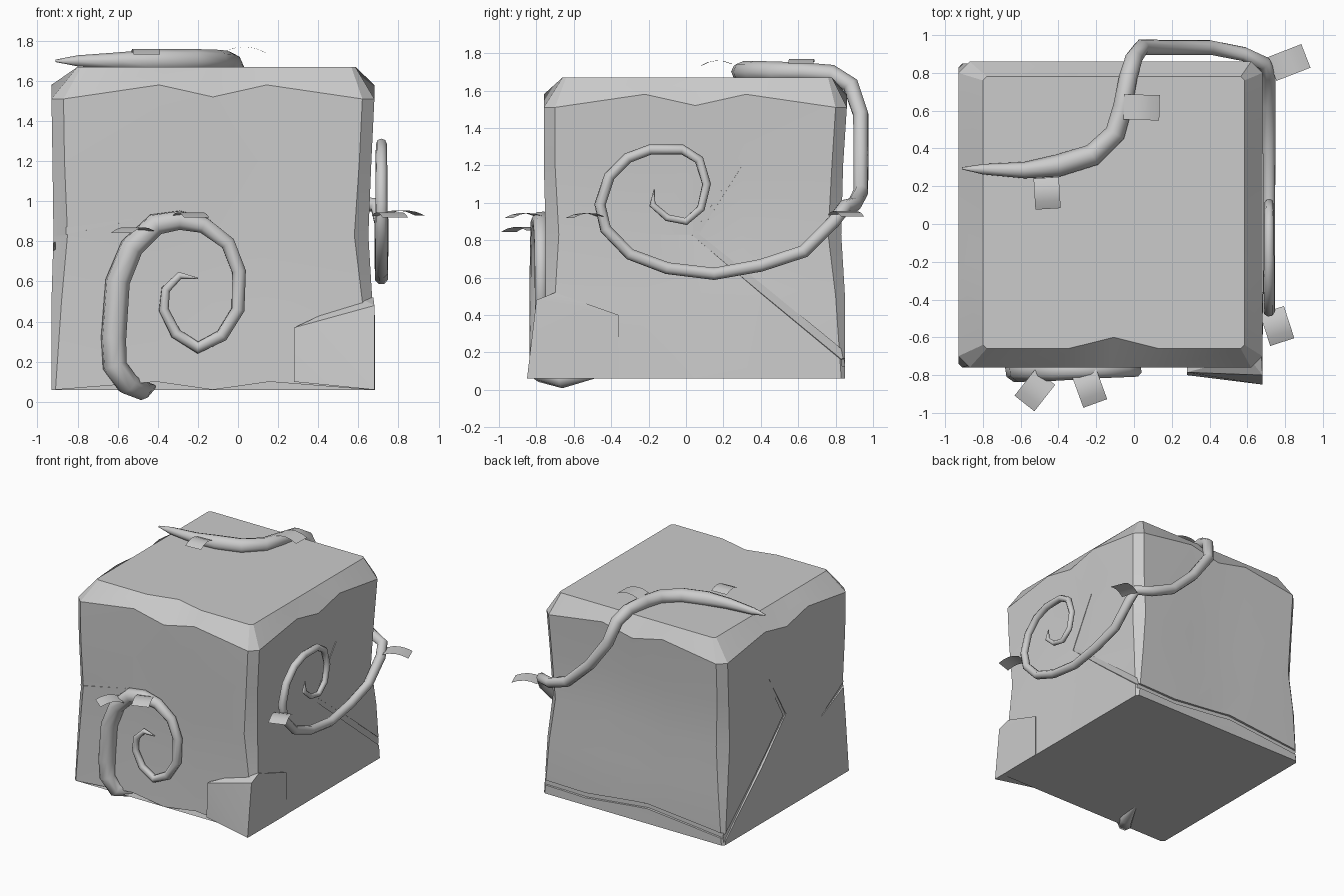
import bpy, bmesh, math
from mathutils import Vector

if "Cube" in bpy.data.objects:
    bpy.data.objects.remove(bpy.data.objects["Cube"])


def finish(name, bm, angle=35, smooth=True):
    bmesh.ops.recalc_face_normals(bm, faces=bm.faces)
    me = bpy.data.meshes.new(name)
    bm.to_mesh(me)
    bm.free()
    ob = bpy.data.objects.new(name, me)
    bpy.context.collection.objects.link(ob)
    if smooth:
        smooth_obj(ob, angle)
    return ob


def smooth_obj(ob, angle):
    bpy.ops.object.select_all(action='DESELECT')
    ob.select_set(True)
    bpy.context.view_layer.objects.active = ob
    bpy.ops.object.shade_smooth_by_angle(angle=math.radians(angle))


def skin(bm, rings):
    """Bridge closed rings and cap both ends."""
    n = len(rings[0])
    for a, b in zip(rings, rings[1:]):
        for i in range(n):
            j = (i + 1) % n
            bm.faces.new((a[i], a[j], b[j], b[i]))
    bm.faces.new(rings[0][::-1])
    bm.faces.new(rings[-1])


def tube(name, pts, radii, sides=8, smooth=True):
    """Tapered tube along a path; radii are (position 0..1, radius) keys."""
    pts = [Vector(p) for p in pts]
    bm = bmesh.new()
    rings = []
    u = None
    for i, p in enumerate(pts):
        t = (pts[min(i + 1, len(pts) - 1)] - pts[max(i - 1, 0)]).normalized()
        if u is None:
            u = t.orthogonal()
        u = (u - t * u.dot(t)).normalized()
        v = t.cross(u)
        f = i / (len(pts) - 1)
        for (f0, r0), (f1, r1) in zip(radii, radii[1:]):
            if f0 <= f <= f1 + 1e-6:
                r = r0 + (r1 - r0) * (f - f0) / (f1 - f0)
        rings.append([bm.verts.new(p + r * (math.cos(a) * u + math.sin(a) * v))
                      for a in (2 * math.pi * k / sides for k in range(sides))])
    skin(bm, rings)
    return finish(name, bm, 50, smooth)


# chipped stone block: stacked rings (z, x0, x1, y0, y1, corner chamfer, z wave, inset wave)
steps = (0, .32, .5, .68, 1)
levels = [
    (.06, -.93, .68, -.76, .85, .02, (0, .04, 0, .04, 0), 0),
    (.50, -.93, .67, -.75, .85, .05, (0,) * 5, .01),
    (.83, -.92, .65, -.75, .83, .07, (0,) * 5, .01),
    (1.2, -.925, .665, -.76, .84, .06, (0,) * 5, .01),
    (1.51, -.93, .68, -.76, .86, .06, (0, .07, .01, .07, 0), 0),
    (1.67, -.80, .585, -.66, .78, .02, (0,) * 5, .06),
]
bm = bmesh.new()
rings = []
for k, (z, x0, x1, y0, y1, c, wave, dent) in enumerate(levels):
    ring = []
    for side in range(4):
        for t, w in zip(steps, wave):
            d = dent if t == .5 and (side == 0 or k < 5) else 0
            if k == 0 and side != 0:
                w = 0
            px = x0 + c + (x1 - x0 - 2 * c) * t
            py = y0 + c + (y1 - y0 - 2 * c) * t
            x, y = [(px, y0 + d), (x1 - d, py),
                    (x0 + x1 - px, y1 - d), (x0 + d, y0 + y1 - py)][side]
            ring.append(bm.verts.new((x, y, z + w)))
    rings.append(ring)
skin(bm, rings)
block = finish("stone_block", bm, smooth=False)

# cracks cut into the block
cracks = [
    ([(.67, .29, 1.20), (.655, .05, .83), (.68, .40, .54), (.685, .90, .13)], [(0, .014), (.3, .026), (1, .032)]),
    ([(-.935, .29, 1.20), (-.92, .05, .81), (-.925, .40, .50), (-.94, .90, .06)], [(0, .014), (.3, .026), (1, .03)]),
    ([(.75, .855, .15), (.3, .85, .14), (-.25, .85, .20), (-.98, .855, .13)], [(0, .028), (1, .028)]),
    ([(-.99, -.765, .83), (-.75, -.76, .87), (-.42, -.755, .93)], [(0, .034), (1, .003)]),
    ([(-.93, -.80, .83), (-.925, -.40, .63)], [(0, .034), (1, .004)]),
]
for pts, radii in cracks:
    cutter = tube("crack_cutter", pts, radii, 4, False)
    cutter.hide_render = True
    m = block.modifiers.new("crack", 'BOOLEAN')
    m.object, m.operation, m.solver = cutter, 'DIFFERENCE', 'EXACT'
    bpy.context.view_layer.objects.active = block
    bpy.ops.object.modifier_apply(modifier=m.name)
    bpy.data.objects.remove(cutter)
smooth_obj(block, 25)

# broken corner slab at the lower front right
bm = bmesh.new()
for p in [(.28, -.80, .10), (.68, -.85, .06), (.28, -.785, .37), (.68, -.80, .48), (.28, -.70, .37),
          (.28, -.70, .10), (.60, -.70, .52), (.683, -.36, .40), (.683, -.36, .06), (.675, -.70, .52)]:
    bm.verts.new(p)
bmesh.ops.convex_hull(bm, input=bm.verts)
finish("corner_slab", bm, 15)

# vine curling on the front face
spiral = [(-.615, .18), (-.62, .32), (-.60, .60), (-.53, .77), (-.41, .885), (-.29, .905), (-.17, .88),
          (-.05, .79), (.005, .65), (0, .46), (-.08, .33), (-.20, .27), (-.31, .34), (-.37, .46),
          (-.36, .56), (-.29, .63), (-.20, .615)]
tube("front_vine", [(-.42, -.48, .075), (-.48, -.66, .058), (-.55, -.765, .09)]
     + [(x, -.775, z) for x, z in spiral],
     [(0, .012), (.06, .055), (.2, .065), (.35, .06), (.5, .04), (.9, .023), (.95, .02), (1, .004)])

# vine crossing the top, down the back and curling on the right face
over = [(-.91, .295, 1.70), (-.80, .29, 1.70), (-.58, .285, 1.70), (-.40, .31, 1.70), (-.22, .365, 1.70),
        (-.10, .48, 1.70), (-.06, .62, 1.70), (-.03, .78, 1.69), (0, .88, 1.63), (.04, .935, 1.47),
        (.20, .935, 1.25), (.40, .935, 1.06), (.58, .90, .99), (.69, .85, .98)]
curl = [(.79, .90), (.63, .74), (.40, .665), (.15, .62), (-.10, .65), (-.30, .725), (-.43, .86), (-.46, .99),
        (-.41, 1.14), (-.31, 1.24), (-.19, 1.285), (-.02, 1.285), (.07, 1.23), (.11, 1.10), (.08, .97),
        (0, .90), (-.10, .92), (-.18, .99), (-.17, 1.07)]
tube("side_vine", over + [(.715, y, z) for y, z in curl],
     [(0, .006), (.035, .03), (.1, .062), (.2, .05), (.3, .042), (.5, .036), (.8, .026), (.97, .018), (1, .003)])

# small arched leaves: root x, y, z, then outward direction
leaves = [(-.47, -.81, .87, -.11, -.14), (-.265, -.785, .945, .06, -.165), (.73, -.455, .945, .055, -.17),
          (.73, .82, .955, .18, .07), (-.055, .62, 1.77, .19, -.005), (-.465, .245, 1.76, .01, -.165)]
for n, (x, y, z, dx, dy) in enumerate(leaves):
    across = Vector((-dy, dx, 0)).normalized() * .067
    bm = bmesh.new()
    rows = []
    for k in range(5):
        t = k / 4
        p = Vector((x + dx * t, y + dy * t, z - .09 * (t - .45) ** 2))
        rows.append((bm.verts.new(p - across), bm.verts.new(p + across)))
    for a, b in zip(rows, rows[1:]):
        bm.faces.new((a[0], b[0], b[1], a[1]))
    finish(f"leaf_{n + 1}", bm, 40)
